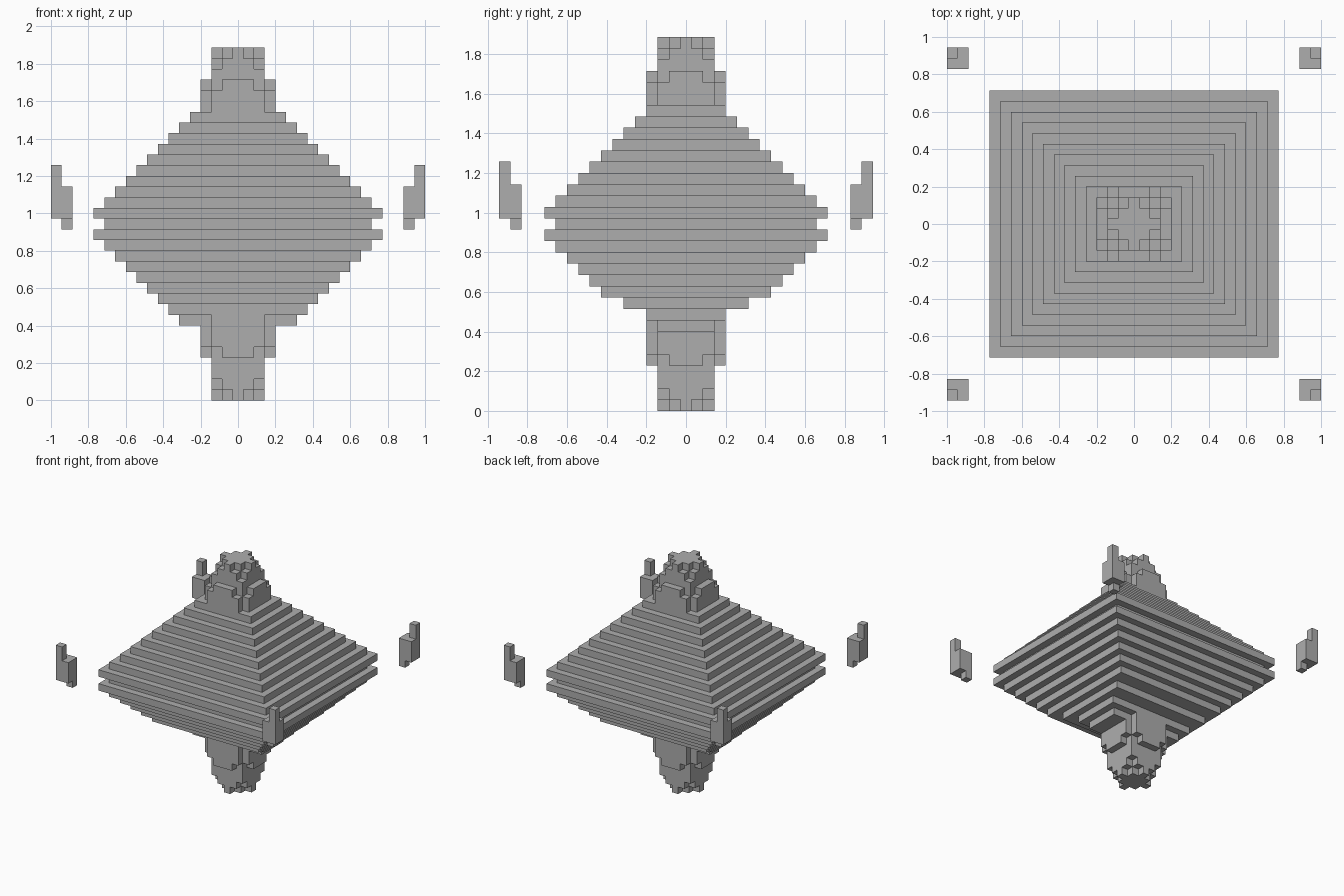
import bpy, bmesh

U = 2 / 35  # size of one block

if "Cube" in bpy.data.objects:
    bpy.data.objects.remove(bpy.data.objects["Cube"], do_unlink=True)

GREY = (0.42, 0.42, 0.42, 1)
stone = bpy.data.materials.new("stone_grey")
stone.use_nodes = True
stone.diffuse_color = GREY
stone.node_tree.nodes["Principled BSDF"].inputs["Base Color"].default_value = GREY


def outline(steps):
    """Symmetric stepped outline of overlapping rectangles, widest first."""
    quarter = []
    for i, (w, d) in enumerate(steps):
        if i:
            quarter.append((w / 2, steps[i - 1][1] / 2))
        quarter.append((w / 2, d / 2))
    back = quarter[::-1]
    return (quarter + [(-x, y) for x, y in back]
            + [(-x, -y) for x, y in quarter] + [(x, -y) for x, y in back])


def prism(bm, points, low, high):
    """Upright prism over an outline, measured in blocks."""
    verts = [bm.verts.new((x * U, y * U, low * U)) for x, y in points]
    base = bm.faces.new(verts)
    top = bmesh.ops.extrude_face_region(bm, geom=[base])["geom"]
    moved = [v for v in top if isinstance(v, bmesh.types.BMVert)]
    bmesh.ops.translate(bm, verts=moved, vec=(0, 0, (high - low) * U))


def finish(bm, name):
    bmesh.ops.recalc_face_normals(bm, faces=bm.faces)
    mesh = bpy.data.meshes.new(name)
    bm.to_mesh(mesh)
    bm.free()
    mesh.materials.append(stone)
    obj = bpy.data.objects.new(name, mesh)
    bpy.context.collection.objects.link(obj)


def stack(name, layers):
    """One object from (low, high, steps) layers."""
    bm = bmesh.new()
    for low, high, steps in layers:
        prism(bm, outline(steps), low, high)
    finish(bm, name)


# Stepped pyramids, each layer two blocks narrower than the last
stack("upper_pyramid",
      [(17 + i, 18 + i, [(27 - 2 * i, 25 - 2 * i)]) for i in range(10)])
stack("waist", [(16, 17, [(25, 23)])])
lower = [(15 - i, 16 - i, [(27 - 2 * i, 25 - 2 * i)]) for i in range(6)]
lower += [(9, 10, [(15, 11)]), (8, 9, [(13, 7)]), (7, 8, [(11, 5), (5, 7)])]
stack("lower_pyramid", lower)

# Notched finials: from the tip inwards, mirrored top and bottom
STAR = [(5, 1), (3, 3), (1, 5)]
CROSS = [(5, 3), (3, 5)]
COLLAR = [(7, 3), (5, 5), (3, 7)]
NECK = [(7, 5), (5, 7)]


def finial(body_end, core_end):
    return [(0, 1, STAR), (1, 2, CROSS), (2, core_end, [(5, 5)]),
            (core_end, core_end + 1, COLLAR), (core_end + 1, body_end, NECK)]


stack("lower_finial", finial(7, 4))
stack("upper_finial", [(33 - b, 33 - a, s) for a, b, s in finial(6, 3)])

# Four floating corner markers: foot, body and outer post
for side, sx in (("left", 1), ("right", -1)):
    for end, sy in (("front", -1), ("back", 1)):
        bm = bmesh.new()
        for a, b, low, high in ((0, 1, 16, 17), (0, 2, 17, 20), (1, 2, 20, 22)):
            x0, x1 = sx * (15.5 + a), sx * (15.5 + b)
            y0, y1 = sy * (14.5 + a), sy * (14.5 + b)
            prism(bm, [(x0, y0), (x1, y0), (x1, y1), (x0, y1)], low, high)
        finish(bm, f"corner_marker_{end}_{side}")
